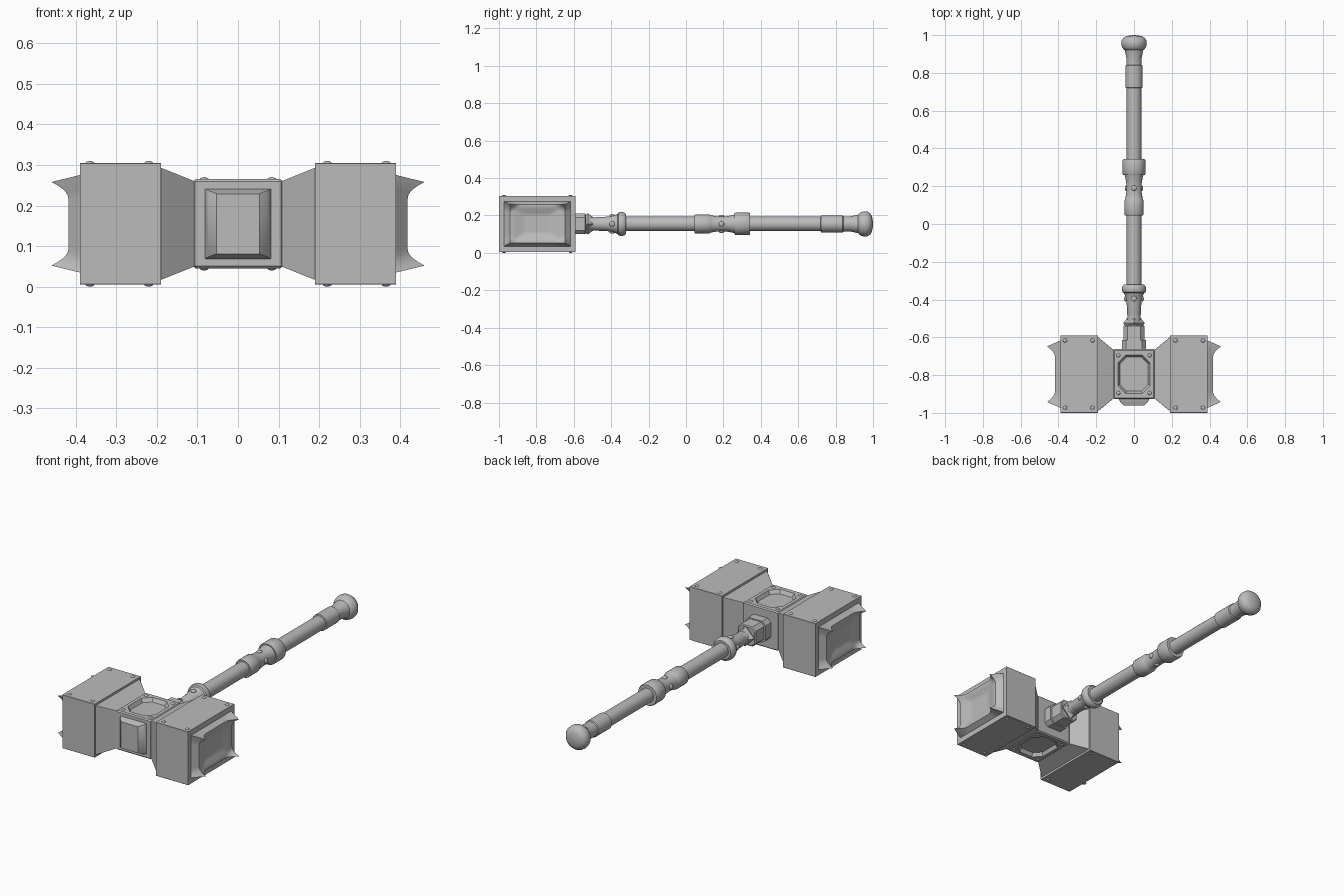
import bpy, bmesh
from math import pi, sin, cos, radians
from mathutils import Vector, Matrix

if "Cube" in bpy.data.objects:
    bpy.data.objects.remove(bpy.data.objects["Cube"], do_unlink=True)

HEAD_Y, MID_Z = -0.795, 0.155

steel = bpy.data.materials.new("plain_grey_steel")
steel.use_nodes = True
steel.diffuse_color = (0.5, 0.5, 0.5, 1)
steel.node_tree.nodes["Principled BSDF"].inputs["Base Color"].default_value = (0.5, 0.5, 0.5, 1)


def finish(name, bm, angle=30):
    bmesh.ops.remove_doubles(bm, verts=bm.verts, dist=1e-5)
    bmesh.ops.recalc_face_normals(bm, faces=bm.faces)
    mesh = bpy.data.meshes.new(name)
    bm.to_mesh(mesh)
    bm.free()
    mesh.materials.append(steel)
    for p in mesh.polygons:
        p.use_smooth = angle > 0
    if angle:
        mesh.set_sharp_from_angle(angle=radians(angle))
    obj = bpy.data.objects.new(name, mesh)
    bpy.context.collection.objects.link(obj)
    return obj


def skin(name, rings, angle):
    """Join matching rings of points and close both ends."""
    bm = bmesh.new()
    loops = [[bm.verts.new(p) for p in ring] for ring in rings]
    n = len(loops[0])
    for a, b in zip(loops, loops[1:]):
        for i in range(n):
            j = (i + 1) % n
            bm.faces.new((a[i], a[j], b[j], b[i]))
    bm.faces.new(loops[0])
    bm.faces.new(loops[-1])
    return finish(name, bm, angle)


def loft(name, axis, origin, sections, angle=0):
    """Sections are (distance along axis, half width, half height, corner cut)."""
    rings = []
    for w, a, b, c in sections:
        flat = [(a, c - b), (a, b - c), (a - c, b), (c - a, b),
                (-a, b - c), (-a, c - b), (c - a, -b), (a - c, -b)]
        ring = []
        for u, v in flat:
            p = {"x": (w, u, v), "y": (u, w, v), "z": (u, v, w)}[axis]
            ring.append(Vector(p) + Vector(origin))
        rings.append(ring)
    return skin(name, rings, angle)


def lathe(name, profile, sides=32, angle=35):
    """Profile is (y, radius) around the handle axis."""
    rings = [[(r * cos(2 * pi * (i + .5) / sides), y, MID_Z + r * sin(2 * pi * (i + .5) / sides))
              for i in range(sides)] for y, r in profile]
    return skin(name, rings, angle)


def rivet(name, pos, normal, radius=0.011, height=0.006):
    bm = bmesh.new()
    bmesh.ops.create_uvsphere(bm, u_segments=12, v_segments=8, radius=1)
    turn = Vector(normal).to_track_quat("Z", "Y").to_matrix().to_4x4()
    size = Matrix.Diagonal((radius, radius, height, 1))
    bmesh.ops.transform(bm, matrix=Matrix.Translation(pos) @ turn @ size, verts=bm.verts)
    finish(name, bm, 60)


def striking_cap(name, side):
    """Dished face whose four corners sweep out into spikes."""
    n = 24
    bm = bmesh.new()
    grid = {}
    for i in range(-1, n + 2):
        for j in range(-1, n + 2):
            u = max(-1, min(1, 2 * i / n - 1))
            v = max(-1, min(1, 2 * j / n - 1))
            if i in (-1, n + 1) or j in (-1, n + 1):
                p = (0.39, 0.178 * u, 0.12 * v)
            else:
                spike = 0.042 * max(0, (abs(u * v) - 0.6) / 0.4) ** 2
                edge = max(abs(u), abs(v))
                dish = 0.016 * min(1, max(0, (0.88 - edge) / 0.4))
                p = (0.418 + spike - dish, 0.147 * u, 0.103 * v)
            grid[i, j] = bm.verts.new((side * p[0], HEAD_Y + p[1], MID_Z + p[2]))
    for i in range(-1, n + 1):
        for j in range(-1, n + 1):
            bm.faces.new((grid[i, j], grid[i + 1, j], grid[i + 1, j + 1], grid[i, j + 1]))
    finish(name, bm, 40)


# Head: centre block with an eight-sided recess above and below
half = [(0.09, 0.075, 0.09, 0.036), (0.11, 0.085, 0.102, 0.042),
        (0.11, 0.104, 0.126, 0.004), (0.104, 0.11, 0.132, 0.004)]
lower = [(-w, a, b, c) for w, a, b, c in half]
loft("centre_block", "z", (0, HEAD_Y, MID_Z), lower + half[::-1])

# Head: raised front plate
loft("front_plate", "y", (0, 0, MID_Z),
     [(-0.91, 0.082, 0.087, 0.001), (-0.925, 0.082, 0.087, 0.001),
      (-0.943, 0.072, 0.081, 0.001), (-0.962, 0.053, 0.074, 0.001)], 35)

# Head: tapered necks, hammer blocks and spiked caps
for side, label in ((1, "left"), (-1, "right")):
    centre = (0, HEAD_Y, MID_Z)
    loft(label + "_neck", "x", centre,
         [(side * 0.10, 0.128, 0.106, 0.001), (side * 0.11, 0.13, 0.106, 0.001),
          (side * 0.195, 0.2, 0.14, 0.001)])
    loft(label + "_block", "x", centre,
         [(side * 0.19, 0.205, 0.15, 0.001), (side * 0.39, 0.205, 0.15, 0.001)])
    striking_cap(label + "_cap", side)
    # Rivets on top and underside
    for up in (1, -1):
        for back in (1, -1):
            for x in (0.22, 0.365):
                rivet(label + "_block_rivet",
                      (side * x, HEAD_Y + back * 0.178, MID_Z + up * 0.149), (0, 0, up))
            rivet(label + "_centre_rivet",
                  (side * 0.083, HEAD_Y + back * 0.1, MID_Z + up * 0.109), (0, 0, up))

# Handle: socket in the head
loft("socket_base", "y", (0, 0, MID_Z),
     [(-0.68, 0.063, 0.06, 0.02), (-0.615, 0.063, 0.06, 0.02)])
loft("socket", "y", (0, 0, MID_Z),
     [(-0.62, 0.055, 0.055, 0.02), (-0.54, 0.055, 0.055, 0.02), (-0.535, 0.05, 0.05, 0.018)])

# Handle: pointed studs around the socket mouth
for k in range(4):
    bm = bmesh.new()
    bmesh.ops.create_cone(bm, cap_ends=True, segments=4, radius1=0.04, radius2=0, depth=0.03)
    place = (Matrix.Translation((0, -0.525, MID_Z)) @ Matrix.Rotation(k * pi / 2, 4, "Y")
             @ Matrix.Translation((0, 0, 0.042)) @ Matrix.Diagonal((0.75, 1, 1, 1)))
    bmesh.ops.transform(bm, matrix=place, verts=bm.verts)
    finish("socket_stud", bm, 0)

# Handle: shaft and collars
lathe("shaft", [(-0.56, 0.035), (-0.34, 0.035), (-0.34, 0.039), (0.93, 0.039)])
lathe("lower_collar", [(-0.49, 0.033), (-0.48, 0.036), (-0.42, 0.039), (-0.385, 0.046),
                       (-0.365, 0.054), (-0.36, 0.062), (-0.345, 0.065),
                       (-0.33, 0.062), (-0.32, 0.052), (-0.32, 0.038)])
lathe("grip_ring", [(0.045, 0.038), (0.045, 0.048), (0.05, 0.051), (0.125, 0.051), (0.13, 0.048),
                    (0.14, 0.045), (0.165, 0.041), (0.215, 0.041), (0.245, 0.046), (0.26, 0.05),
                    (0.26, 0.057), (0.265, 0.06), (0.338, 0.06), (0.343, 0.057), (0.343, 0.038)])
lathe("upper_collar", [(0.72, 0.038), (0.722, 0.046), (0.838, 0.046), (0.842, 0.041),
                       (0.88, 0.041), (0.905, 0.046), (0.925, 0.05)])

# Handle: rounded pommel
lathe("pommel", [(0.918, 0.045), (0.925, 0.056), (0.937, 0.064), (0.955, 0.068), (0.972, 0.066),
                 (0.986, 0.056), (0.994, 0.042), (0.998, 0.024), (1.0, 0.004)], angle=50)

# Handle: rivets around the collars
for dx, dz in ((1, 0), (-1, 0), (0, 1), (0, -1)):
    for y, r in ((0.19, 0.041), (-0.395, 0.044)):
        rivet("handle_rivet", (dx * r, y, MID_Z + dz * r), (dx, 0, dz), 0.015, 0.008)
